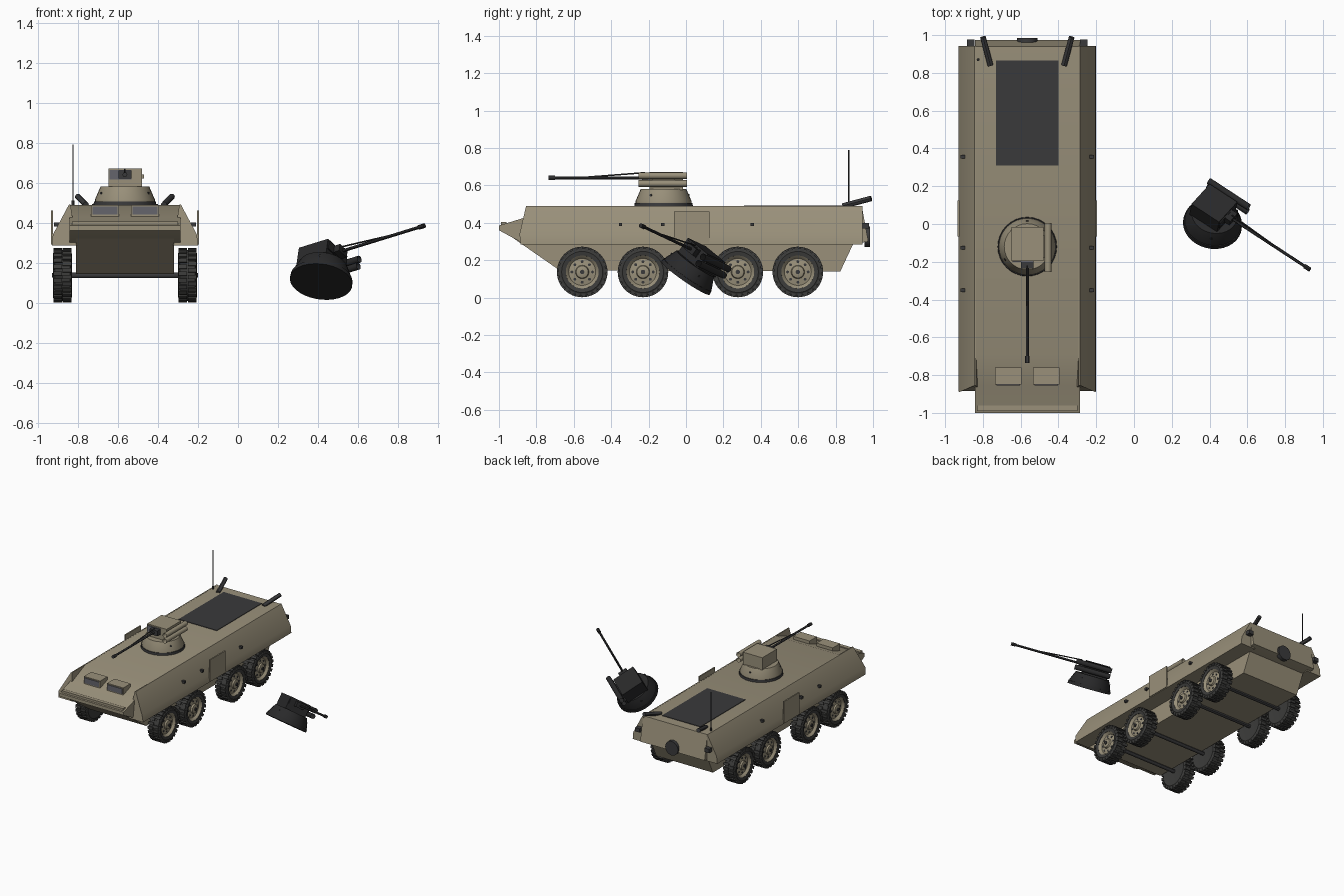
import bpy, bmesh
from math import pi, sin, cos, radians
from mathutils import Matrix, Vector

if "Cube" in bpy.data.objects:
    bpy.data.objects.remove(bpy.data.objects["Cube"])


def material(name, rgb):
    m = bpy.data.materials.new(name)
    m.use_nodes = True
    m.diffuse_color = (*rgb, 1)
    bsdf = m.node_tree.nodes["Principled BSDF"]
    bsdf.inputs["Base Color"].default_value = (*rgb, 1)
    bsdf.inputs["Roughness"].default_value = 0.8
    return m


TAN = material("khaki paint", (0.32, 0.28, 0.195))
RUBBER = material("black rubber", (0.045, 0.045, 0.043))
METAL = material("charcoal metal", (0.042, 0.042, 0.044))
GLASS = material("grey glass", (0.13, 0.13, 0.15))
WRECK = material("burnt metal", (0.022, 0.022, 0.023))

HULL = Matrix.Translation((-0.565, 0, 0))


def finish(bm, name, mat, frame=HULL):
    bmesh.ops.recalc_face_normals(bm, faces=bm.faces)
    me = bpy.data.meshes.new(name)
    bm.to_mesh(me)
    bm.free()
    me.materials.append(mat)
    for p in me.polygons:
        p.use_smooth = True
    me.set_sharp_from_angle(angle=radians(30))
    ob = bpy.data.objects.new(name, me)
    ob.matrix_world = frame
    bpy.context.collection.objects.link(ob)
    return ob


def loft(name, sections, mat, frame=HULL, caps=True):
    """Skin a row of closed sections that have equal point counts."""
    bm = bmesh.new()
    rows = [[bm.verts.new(p) for p in s] for s in sections]
    n = len(rows[0])
    for a, b in zip(rows, rows[1:]):
        for i in range(n):
            j = (i + 1) % n
            bm.faces.new((a[i], a[j], b[j], b[i]))
    if caps:
        bm.faces.new(rows[0])
        bm.faces.new(rows[-1])
    return finish(bm, name, mat, frame)


def prism(name, profile, half, mat, frame=HULL):
    return loft(name, [[(x, y, z) for y, z in profile] for x in (-half, half)], mat, frame)


def lathe(name, origin, axis, profile, mat, frame=HULL, n=24, caps=True):
    """Turn (distance, radius) pairs about an axis."""
    rot = Vector(axis).to_track_quat("Z", "Y").to_matrix()
    o = Vector(origin)
    rings = [[o + rot @ Vector((r * cos(2 * pi * i / n), r * sin(2 * pi * i / n), t))
              for i in range(n)] for t, r in profile]
    return loft(name, rings, mat, frame, caps)


def rod(name, p, q, r, mat, frame=HULL, n=12, caps=True):
    d = Vector(q) - Vector(p)
    return lathe(name, p, d, [(0, r), (d.length, r)], mat, frame, n, caps)


def box(name, lo, hi, mat, frame=HULL):
    lo, hi = Vector(lo), Vector(hi)
    bm = bmesh.new()
    bmesh.ops.create_cube(bm, size=1, matrix=Matrix.Translation((lo + hi) / 2)
                          @ Matrix.Diagonal((*(hi - lo), 1)))
    return finish(bm, name, mat, frame)


def side_box(name, s, lo, hi, mat):
    """Box given for the left side, mirrored when s is -1."""
    xs = sorted((s * lo[0], s * hi[0]))
    return box(name, (xs[0], *lo[1:]), (xs[1], *hi[1:]), mat)


# Hull body and boat-shaped belly
prism("upper_hull", [(-1, 0.36), (-1, 0.385), (-0.855, 0.43), (-0.69, 0.489), (0.94, 0.489),
                     (0.975, 0.3), (0.89, 0.285), (-0.89, 0.3)], 0.278, TAN)
prism("lower_hull", [(-0.97, 0.35), (-0.675, 0.145), (0.825, 0.14), (0.9, 0.3)], 0.245, TAN)
box("nose_plate", (-0.265, -0.99, 0.375), (0.265, -0.96, 0.405), TAN)
box("engine_grille", (-0.165, 0.31, 0.485), (0.165, 0.865, 0.493), METAL)
lathe("rear_disc", (0, 0.955, 0.325), (0, 1, 0), [(0, 0.055), (0.03, 0.055)], METAL)

for s, side in ((1, "left"), (-1, "right")):
    # Sloped sponson, its top edge running on past the falling glacis
    cross = [(0.24, 0.285), (0.365, 0.285), (0.36, 0.34), (0.28, 0.49), (0.272, 0.49)]
    fronts = (-0.885, -0.885, -0.89, -0.855, -0.855)
    loft(side + "_sponson", [[(s * x, y, z) for (x, z), y in zip(cross, ys)]
                             for ys in (fronts, [0.943] * 5)], TAN)
    side_box(side + "_door", s, (0.36, -0.065, 0.29), (0.37, 0.125, 0.46), TAN)
    side_box(side + "_tail_lamp", s, (0.28, 0.935, 0.37), (0.32, 0.978, 0.4), METAL)
    for y in (-0.35, -0.125, 0.355):
        side_box(side + "_marker", s, (0.33, y - 0.009, 0.382), (0.354, y + 0.009, 0.4), METAL)
    # Driver hatches with window plates
    side_box(side + "_hatch", s, (0.03, -0.85, 0.42), (0.17, -0.76, 0.488), TAN)
    side_box(side + "_window", s, (0.038, -0.855, 0.44), (0.162, -0.849, 0.48), GLASS)
    rod(side + "_exhaust", (s * 0.195, 0.84, 0.49), (s * 0.235, 0.99, 0.53), 0.015, METAL)

rod("antenna", (-0.26, 0.87, 0.48), (-0.26, 0.87, 0.79), 0.003, METAL, n=8)
rod("antenna_base", (-0.26, 0.87, 0.48), (-0.26, 0.87, 0.51), 0.008, METAL, n=8)


# Wheels
def tread(name, centre, n=24):
    bm = bmesh.new()
    for row in (-1, 1):
        for i in range(n):
            turn = Matrix.Rotation(2 * pi * (i + row / 4) / n, 4, "X")
            place = Matrix.Translation((row * 0.023, 0, 0.1255))
            bmesh.ops.create_cube(bm, size=1, matrix=Matrix.Translation(centre) @ turn @ place
                                  @ Matrix.Diagonal((0.043, 0.021, 0.019, 1)))
    return finish(bm, name, RUBBER)


for y in (-0.555, -0.23, 0.277, 0.598):
    rod("axle", (-0.3, y, 0.137), (0.3, y, 0.137), 0.014, METAL)
    for s in (-1, 1):
        c, out = Vector((s * 0.3125, y, 0.137)), Vector((s, 0, 0))
        lathe("tyre", c, out, [(-0.043, 0.085), (-0.047, 0.11), (-0.037, 0.127), (0.037, 0.127),
                               (0.047, 0.11), (0.043, 0.088), (0.015, 0.086)], RUBBER, n=32)
        tread("tread", c)
        lathe("rim", c, out, [(0, 0.087), (0.042, 0.089), (0.034, 0.08), (0.024, 0.072),
                              (0.03, 0.036), (0.042, 0.032), (0.046, 0.02)], TAN, n=32)
        rod("hub_cap", c, c + out * 0.052, 0.012, METAL)
        for i in range(8):
            a = 2 * pi * i / 8
            hole = c + Vector((0, cos(a), sin(a))) * 0.055
            rod("rim_hole", hole, hole + out * 0.029, 0.008, METAL, n=8)


# Turret in its own frame: the ring lies at z = 0 and the gun points to -y
def turret(prefix, frame, paint, metal, glass):
    up = (0, 0, 1)
    lathe(prefix + "ring", (0, 0, 0), up, [(0, 0.157), (0.022, 0.155)], metal, frame, 32)
    lathe(prefix + "cone", (0, 0, 0.02), up, [(0, 0.15), (0.01, 0.15), (0.075, 0.122)],
          paint, frame, 32)
    box(prefix + "gun_house", (-0.083, -0.075, 0.09), (0.085, 0.105, 0.187), paint, frame)
    box(prefix + "sight", (-0.078, -0.081, 0.13), (0.034, -0.074, 0.178), glass, frame)
    box(prefix + "mantlet", (-0.033, -0.115, 0.135), (0.033, -0.07, 0.175), metal, frame)
    rod(prefix + "barrel", (0, -0.1, 0.155), (0, -0.6, 0.155), 0.008, metal, frame)
    rod(prefix + "muzzle", (0, -0.58, 0.155), (0, -0.615, 0.155), 0.012, metal, frame)
    rod(prefix + "brace", (0, -0.4, 0.16), (0, -0.1, 0.183), 0.004, metal, frame, 8)
    for z in (0.125, 0.167):
        rod(prefix + "launch_tube", (0.11, -0.135, z), (0.11, 0.125, z), 0.018, paint, frame, 16,
            caps=False)
    box(prefix + "tube_bracket", (0.08, -0.06, 0.135), (0.096, 0.06, 0.157), paint, frame)
    for a in (-150, -30, 90):
        v = Vector((cos(radians(a)), sin(radians(a)), 0))
        p = v * 0.125 + Vector((0, 0, 0.062))
        rod(prefix + "cone_bolt", p, p + v * 0.014, 0.007, metal, frame, 8)


turret("turret_", Matrix.Translation((-0.565, -0.12, 0.485)), TAN, METAL, GLASS)

# Detached burnt turret, tipped over beside the vehicle
aim = Vector((0.81, -0.53, 0.25)).normalized()
z_axis = Vector((0.1, 0.575, 0.81))
z_axis = (z_axis - aim * z_axis.dot(aim)).normalized()
x_axis = z_axis.cross(aim)
tilt = Matrix((x_axis, -aim, z_axis)).transposed().to_4x4()
turret("fallen_turret_", Matrix.Translation((0.415, -0.003, 0.105)) @ tilt, WRECK, WRECK, WRECK)
